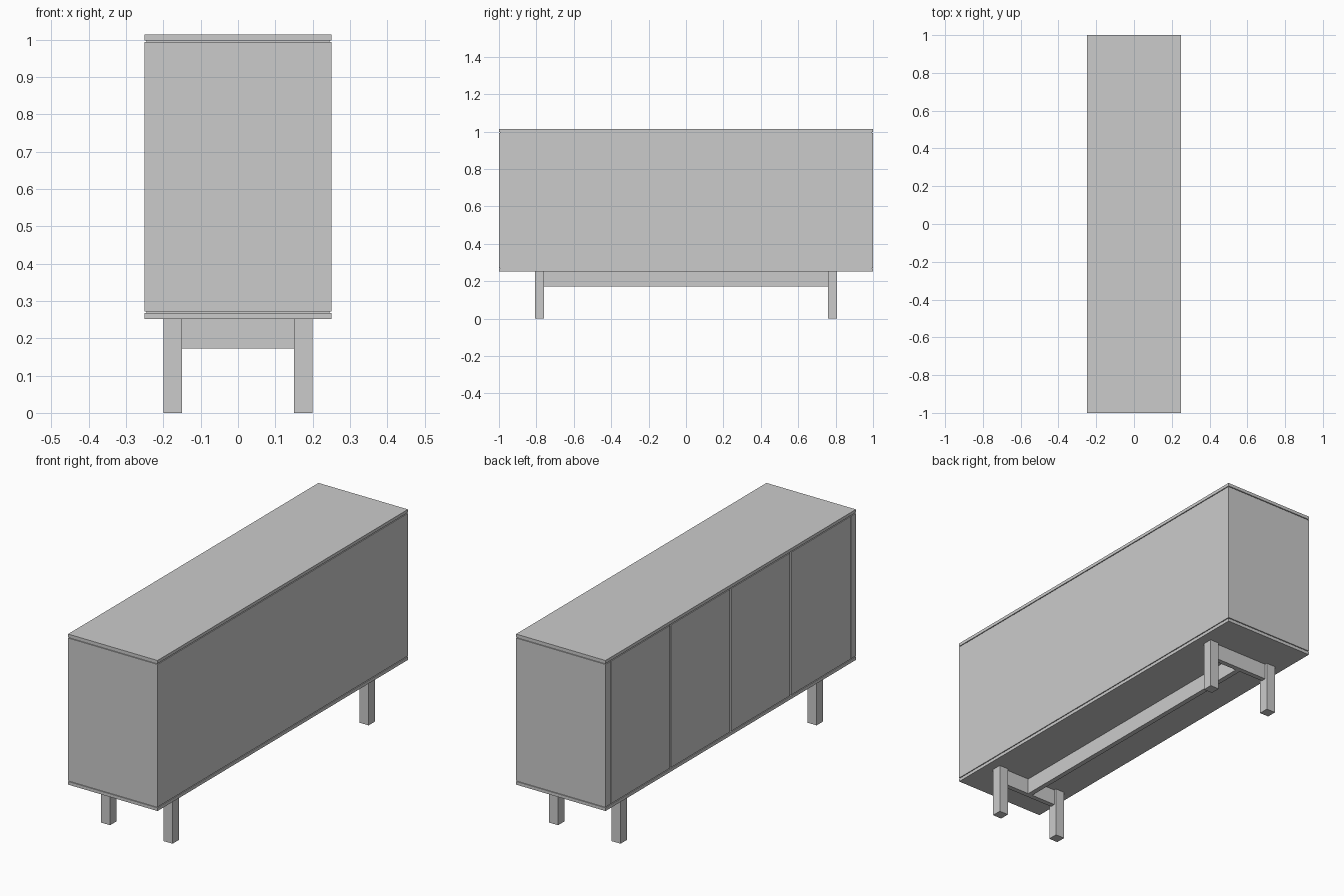
import bpy, bmesh

if "Cube" in bpy.data.objects:
    bpy.data.objects.remove(bpy.data.objects["Cube"])

BOTTOM, TOP = 0.272, 0.993      # body height between the two slabs
SIDE = 0.04                     # side panel thickness


def box(name, x0, x1, y0, y1, z0, z1):
    return extrude(name, [(x0, y0), (x1, y0), (x1, y1), (x0, y1)], z0, z1)


def extrude(name, outline, z0, z1):
    """Flat-shaded prism from a plan outline."""
    bm = bmesh.new()
    face = bm.faces.new([bm.verts.new((x, y, z0)) for x, y in outline])
    geom = bmesh.ops.extrude_face_region(bm, geom=[face])["geom"]
    verts = [v for v in geom if isinstance(v, bmesh.types.BMVert)]
    bmesh.ops.translate(bm, verts=verts, vec=(0, 0, z1 - z0))
    bmesh.ops.recalc_face_normals(bm, faces=bm.faces)
    mesh = bpy.data.meshes.new(name)
    bm.to_mesh(mesh)
    bm.free()
    obj = bpy.data.objects.new(name, mesh)
    bpy.context.collection.objects.link(obj)
    return obj


def u_outline(inset, t):
    """Plan of two side panels and a back, open towards -x."""
    x0, x1, y = -0.25 + inset, 0.25 - inset, 1.0 - inset
    xi, yi = 0.25 - t / 2, 1.0 - t
    return [(x0, -y), (x1, -y), (x1, y), (x0, y),
            (x0, yi), (xi, yi), (xi, -yi), (x0, -yi)]


# Top and bottom slabs
box("top_panel", -0.25, 0.25, -1, 1, 0.997, 1.013)
box("bottom_panel", -0.25, 0.25, -1, 1, 0.252, 0.268)

# Sides and back, with a thin recessed seam against each slab
extrude("body_shell", u_outline(0, SIDE), BOTTOM, TOP)
for label, z0, z1 in (("lower", 0.268, BOTTOM), ("upper", TOP, 0.997)):
    extrude(label + "_seam", u_outline(0.005, SIDE), z0, z1)

# Four flush doors
GAP = 0.005
pitch = (2 - 2 * SIDE) / 4
for i in range(4):
    y = -1 + SIDE + i * pitch
    box(f"door_{i + 1}", -0.25, -0.23, y + GAP, y + pitch - GAP, BOTTOM, TOP)

# Legs and end rails
for sy, end in ((-1, "front"), (1, "back")):
    for sx, side in ((-1, "left"), (1, "right")):
        x, y = 0.175 * sx, 0.783 * sy
        box(f"{end}_{side}_leg", x - 0.025, x + 0.025, y - 0.025, y + 0.025, 0, 0.252)
    box(f"{end}_rail", -0.15, 0.15, y - 0.0125, y + 0.0125, 0.172, 0.252)

# Long centre beam joining the end rails
box("centre_beam", -0.0125, 0.0125, -0.7705, 0.7705, 0.172, 0.252)
